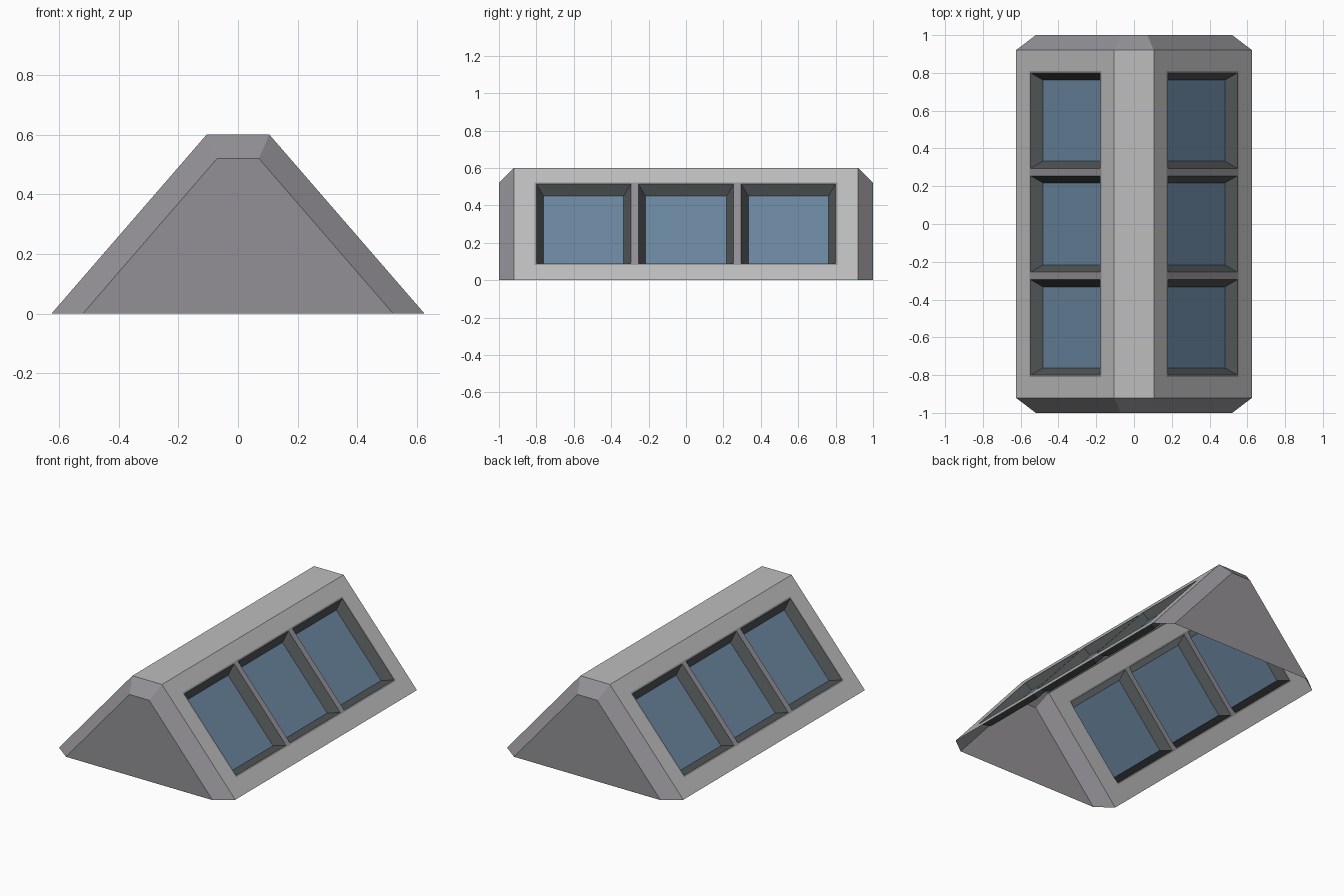
import bpy
from mathutils import Vector

if "Cube" in bpy.data.objects:
    bpy.data.objects.remove(bpy.data.objects["Cube"])


def material(name, r, g, b):
    m = bpy.data.materials.new(name)
    m.diffuse_color = (r, g, b, 1)
    m.use_nodes = True
    m.node_tree.nodes["Principled BSDF"].inputs["Base Color"].default_value = m.diffuse_color
    return m


LIGHT = material("light grey panel", 0.51, 0.51, 0.515)
TRIM = material("mid grey trim", 0.29, 0.28, 0.30)
DARK = material("dark slate reveal", 0.08, 0.09, 0.092)
GLASS = material("blue glass", 0.148, 0.24, 0.35)


def build(name, quads, mat):
    """Make an object from (points, facing direction) pairs."""
    verts, faces = [], []
    for pts, facing in quads:
        pts = [Vector(p) for p in pts]
        n = (pts[2] - pts[0]).cross(pts[3] - pts[1])
        if n.dot(Vector(facing)) < 0:
            pts.reverse()
        faces.append(range(len(verts), len(verts) + 4))
        verts += pts
    me = bpy.data.meshes.new(name)
    me.from_pydata(verts, [], [list(f) for f in faces])
    me.materials.append(mat)
    ob = bpy.data.objects.new(name, me)
    bpy.context.collection.objects.link(ob)
    return ob


BASE, TOP, H, Y = 0.625, 0.105, 0.60, 0.92
LEN = ((BASE - TOP) ** 2 + H ** 2) ** 0.5
UX, UZ = (TOP - BASE) / LEN, H / LEN


def on_slope(side, y, s, depth=0.0):
    """Point on a sloped side, s measured up from the base edge."""
    return (side * (BASE + UX * s - UZ * depth), y, UZ * s + UX * depth)


def patch(side, y0, y1, s0, s1, d=0.0):
    return [on_slope(side, y, s, d)
            for y, s in ((y0, s0), (y1, s0), (y1, s1), (y0, s1))]


# Flat ridge along the top
build("ridge", [([(-TOP, -Y, H), (TOP, -Y, H), (TOP, Y, H), (-TOP, Y, H)],
                 (0, 0, 1))], LIGHT)

# Gable ends with their chamfered borders (underside is open)
for label, e in (("front", -1), ("back", 1)):
    outer = [(-BASE, e * Y, 0), (-TOP, e * Y, H), (TOP, e * Y, H), (BASE, e * Y, 0)]
    inner = [(-0.52, e, 0), (-0.07, e, 0.52), (0.07, e, 0.52), (0.52, e, 0)]
    quads = [(inner, (0, e, 0))]
    for i in range(3):
        quads.append(([outer[i], outer[i + 1], inner[i + 1], inner[i]], (0, e, 0)))
    build(label + "_gable", quads, TRIM)

# Sloped sides: panel, thin trim around the windows, reveals and glass
Y_CUTS = [-Y, -0.81, -0.80, -0.295, -0.255, 0.255, 0.295, 0.80, 0.81, Y]
S_CUTS = [0, 0.109, 0.119, 0.681, 0.691, LEN]
INSET, DEPTH = 0.038, 0.054
for label, side in (("left", -1), ("right", 1)):
    out = Vector((side * UZ, 0, -UX))
    panel, trim, reveal, glass = [], [], [], []
    for i in range(9):
        for j in range(5):
            y0, y1, s0, s1 = Y_CUTS[i], Y_CUTS[i + 1], S_CUTS[j], S_CUTS[j + 1]
            rim = patch(side, y0, y1, s0, s1)
            if j == 2 and i in (2, 4, 6):
                pane = patch(side, y0 + INSET, y1 - INSET,
                             s0 + INSET, s1 - INSET, DEPTH)
                glass.append((pane, out))
                for k in range(4):
                    n = (k + 1) % 4
                    reveal.append(([rim[k], rim[n], pane[n], pane[k]], out))
            elif 0 < i < 8 and 0 < j < 4:
                trim.append((rim, out))
            else:
                panel.append((rim, out))
    build(label + "_slope_panel", panel, LIGHT)
    build(label + "_window_trim", trim, TRIM)
    build(label + "_window_reveals", reveal, DARK)
    build(label + "_window_glass", glass, GLASS)
